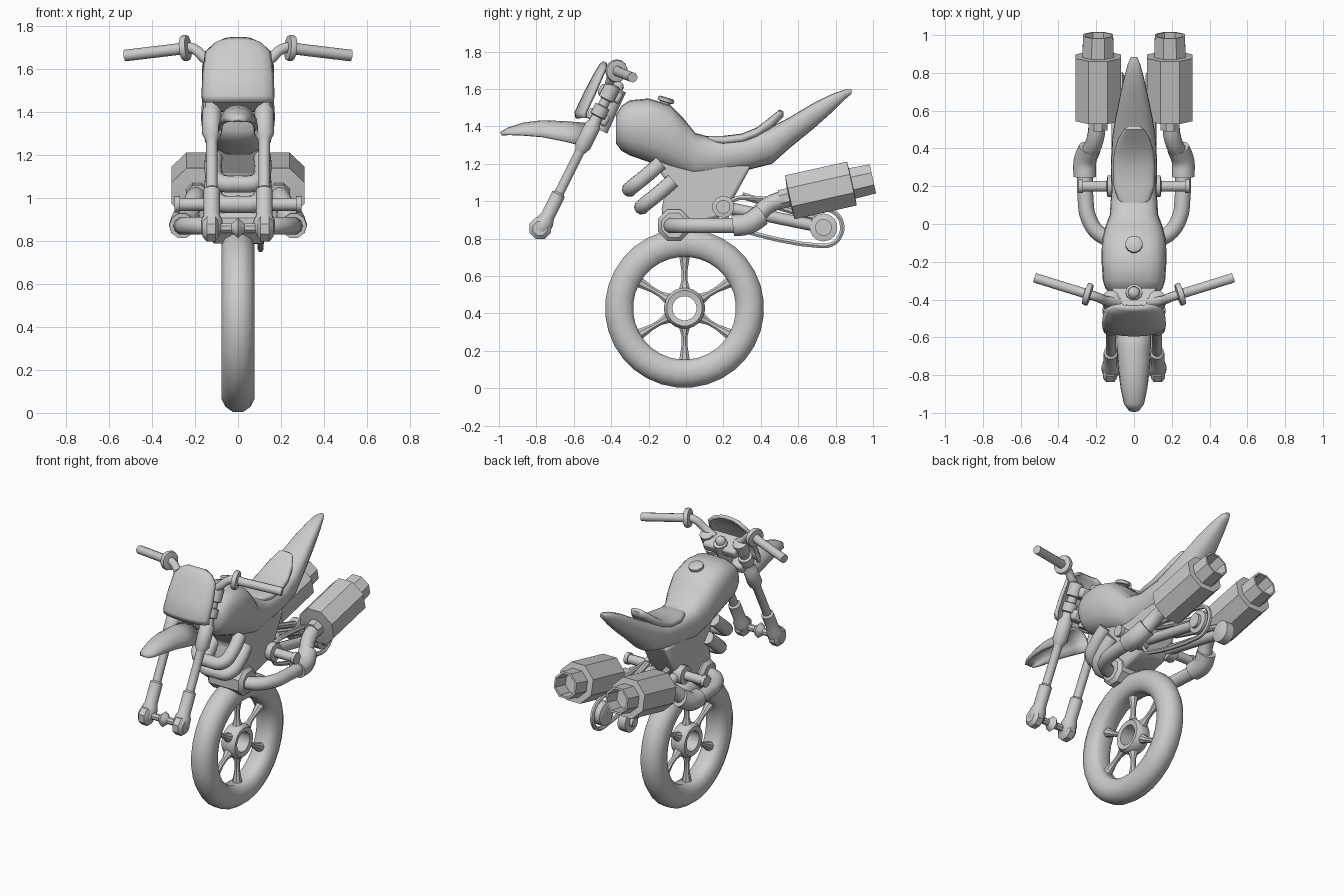
import bpy, bmesh, math
from mathutils import Vector

if "Cube" in bpy.data.objects:
    bpy.data.objects.remove(bpy.data.objects["Cube"])


def finish(ob, mirror=False, angle=40):
    bpy.ops.object.select_all(action='DESELECT')
    ob.select_set(True)
    bpy.context.view_layer.objects.active = ob
    bpy.ops.object.shade_smooth_by_angle(angle=math.radians(angle))
    if mirror:
        ob.modifiers.new("mirror", 'MIRROR').use_clip = False
    return ob


def make(name, verts, faces, mirror=False, angle=40):
    me = bpy.data.meshes.new(name)
    me.from_pydata([tuple(v) for v in verts], [], faces)
    bm = bmesh.new()
    bm.from_mesh(me)
    bmesh.ops.remove_doubles(bm, verts=bm.verts, dist=1e-5)
    bmesh.ops.recalc_face_normals(bm, faces=bm.faces)
    bm.to_mesh(me)
    bm.free()
    ob = bpy.data.objects.new(name, me)
    bpy.context.collection.objects.link(ob)
    return finish(ob, mirror, angle)


def skin(name, rings, mirror=False, closed=False, angle=40):
    """Join equal-length rings into a solid."""
    n, m = len(rings[0]), len(rings)
    faces = [(i * n + j, i * n + (j + 1) % n, (i + 1) % m * n + (j + 1) % n, (i + 1) % m * n + j)
             for i in range(m if closed else m - 1) for j in range(n)]
    if not closed:
        faces += [tuple(range(n)), tuple(range((m - 1) * n, m * n))]
    return make(name, [v for r in rings for v in r], faces, mirror, angle)


def lathe(name, origin, axis, profile, segs=12, mirror=False, closed=False, angle=40):
    """Spin (radius, distance along axis) points."""
    a = Vector(axis).normalized()
    u = a.cross(Vector((0, 0, 1)) if abs(a.z) < .8 else Vector((1, 0, 0))).normalized()
    v = a.cross(u)
    o = Vector(origin)
    rings = []
    for r, t in profile:
        r = max(r, .0005)
        rings.append([o + a * t + r * (math.cos(k) * u + math.sin(k) * v)
                      for k in (2 * math.pi * (j + .5) / segs for j in range(segs))])
    return skin(name, rings, mirror, closed, angle)


def rod(name, p, q, r, segs=10, mirror=False):
    d = Vector(q) - Vector(p)
    return lathe(name, p, d, [(r, 0), (r, d.length)], segs, mirror)


def tube(name, pts, r, mirror=False, cyclic=False, res=3):
    cu = bpy.data.curves.new(name, 'CURVE')
    cu.dimensions = '3D'
    cu.bevel_depth, cu.bevel_resolution, cu.resolution_u = r, res, 4
    cu.use_fill_caps = True
    sp = cu.splines.new('BEZIER')
    sp.bezier_points.add(len(pts) - 1)
    for bp, p in zip(sp.bezier_points, pts):
        bp.co = p
        bp.handle_left_type = bp.handle_right_type = 'AUTO'
    sp.use_cyclic_u = cyclic
    ob = bpy.data.objects.new(name, cu)
    bpy.context.collection.objects.link(ob)
    bpy.ops.object.select_all(action='DESELECT')
    ob.select_set(True)
    bpy.context.view_layer.objects.active = ob
    bpy.ops.object.convert(target='MESH')
    return finish(bpy.context.view_layer.objects.active, mirror)


def body(name, sections, power=.65, taper=.75, n=20):
    """Loft (y, top z, bottom z, half width) rounded sections."""
    rings = []
    for y, zt, zb, w in sections:
        ring = []
        for j in range(n):
            k = 2 * math.pi * j / n
            c, s = math.cos(k), math.sin(k)
            x = w * math.copysign(abs(c) ** power, c) * (1 if s > -.1 else 1 + (1 - taper) * s)
            z = (zt + zb) / 2 + (zt - zb) / 2 * math.copysign(abs(s) ** power, s)
            ring.append((x, y, z))
        rings.append(ring)
    return skin(name, rings, angle=50)


def sheet(name, rows, thick, n=8):
    """Bowed panel from (y, z, half width, bow y, bow z) rows."""
    verts = []
    for y, z, w, dy, dz in rows:
        for j in range(n + 1):
            u = 2 * j / n - 1
            verts.append((w * math.sin(u * math.pi / 2), y + dy * u * u, z + dz * u * u))
    faces = [(i * (n + 1) + j, i * (n + 1) + j + 1, (i + 1) * (n + 1) + j + 1, (i + 1) * (n + 1) + j)
             for i in range(len(rows) - 1) for j in range(n)]
    ob = make(name, verts, faces, angle=50)
    m = ob.modifiers.new("thickness", 'SOLIDIFY')
    m.thickness, m.offset = thick, 0


def prism(name, outline, x0, x1, bevel=.015, mirror=False):
    """Extrude a side (y, z) outline across x."""
    ob = skin(name, [[(x, y, z) for y, z in outline] for x in (x0, x1)], mirror)
    m = ob.modifiers.new("bevel", 'BEVEL')
    m.width, m.segments = bevel, 2


# Wheel: tyre, hub and six spokes
C = Vector((0, -.008, .428))
half = [(.275, .035), (.29, .06), (.325, .074), (.365, .077), (.4, .06), (.425, .025)]
lathe("tyre", C, (1, 0, 0), half + [(r, -t) for r, t in reversed(half)], 32, closed=True, angle=60)
lathe("wheel_hub", C, (1, 0, 0), [(.065, .045), (.095, .05), (.11, .03), (.11, -.03), (.095, -.05),
                                  (.065, -.045)], 20, closed=True)
for k in range(6):
    a = math.radians(30 + 60 * k)
    lathe("spoke", C, (0, math.cos(a), math.sin(a)), [(.034, .095), (.017, .15), (.017, .2), (.032, .285)], 8)

# Fork legs, clamps, axle
D = Vector((0, -.447, -.894))
lathe("fork_leg", (.122, -.4, 1.6), D,
      [(.03, -.03), (.045, -.02), (.045, .06), (.029, .065), (.029, .1), (.044, .105), (.044, .16), (.032, .165),
       (.032, .2), (.045, .215), (.045, .34), (.03, .37), (.027, .38), (.027, .62), (.039, .63), (.039, .76),
       (.05, .79), (.05, .84), (.03, .87)], 10, mirror=True)
for nm, y, z, w in (("upper_clamp", -.405, 1.575, .065), ("lower_clamp", -.47, 1.45, .06)):
    up, out = -D, Vector((0, -.894, .447))
    c = Vector((0, y, z))
    q = [c + up * s * .032 + out * t * w for s, t in ((1, 1), (1, -1), (-1, -1), (-1, 1))]
    prism(nm, [(p.y, p.z) for p in q], -.12, .12)
rod("steering_stem", (0, -.36, 1.6), (0, -.46, 1.38), .045)
lathe("stem_bolt", (0, -.375, 1.59), -D, [(.032, 0), (.032, .035), (.02, .05), (0, .055)], 10)
lathe("front_axle", (0, -.775, .86), (1, 0, 0),
      [(.022, -.12), (.022, -.03), (.05, 0), (.022, .03), (.022, .12)], 8)
lathe("axle_end", (.09, -.78, .855), (1, 0, 0), [(.04, 0), (.062, .015), (.062, .055), (.04, .075)], 8, mirror=True)

# Front shield and fender
sheet("front_shield", [(-.435, 1.74, .06, .01, -.012), (-.455, 1.725, .11, .025, -.02),
                       (-.485, 1.675, .145, .04, 0), (-.54, 1.57, .158, .05, 0),
                       (-.585, 1.475, .16, .05, 0), (-.58, 1.445, .158, .045, 0)], .022)
sheet("front_fender", [(-.99, 1.362, .022, .01, -.01), (-.95, 1.385, .045, 0, -.03), (-.87, 1.412, .062, 0, -.06),
                       (-.77, 1.424, .075, 0, -.08), (-.65, 1.42, .085, 0, -.1), (-.53, 1.41, .085, 0, -.12)], .018)

# Handlebar, grips and guards
bar = [(.08, -.415, 1.6), (.15, -.405, 1.645), (.2, -.385, 1.69), (.25, -.37, 1.7), (.3, -.355, 1.69)]
tube("handlebar", bar, .025, mirror=True)
rod("grip", (.25, -.37, 1.695), (.525, -.285, 1.662), .027, mirror=True)
lathe("grip_guard", (.245, -.372, 1.697), (1, .3, -.1),
      [(.03, -.018), (.058, -.014), (.062, 0), (.058, .014), (.03, .018)], 14, mirror=True)

# Tank and tail body, seat, filler cap
body("tank_and_tail", [(-.375, 1.46, 1.31, .12), (-.345, 1.51, 1.27, .15), (-.3, 1.54, 1.245, .165),
                       (-.2, 1.55, 1.21, .172), (-.085, 1.515, 1.165, .17), (-.015, 1.445, 1.14, .152),
                       (.05, 1.365, 1.115, .128), (.18, 1.33, 1.135, .12), (.34, 1.345, 1.17, .122),
                       (.46, 1.40, 1.2, .115), (.555, 1.45, 1.285, .1), (.69, 1.53, 1.395, .072),
                       (.785, 1.575, 1.48, .05), (.85, 1.597, 1.545, .032), (.885, 1.597, 1.575, .015)])
body("seat", [(.1, 1.345, 1.32, .05), (.13, 1.35, 1.31, .085), (.2, 1.35, 1.3, .108), (.3, 1.362, 1.31, .112),
              (.38, 1.395, 1.34, .105), (.45, 1.45, 1.38, .085), (.5, 1.49, 1.43, .055),
              (.52, 1.48, 1.45, .03)], taper=1)
lathe("filler_cap", (0, -.115, 1.515), (0, .3, 1), [(.03, -.02), (.03, .015), (.046, .018), (.046, .035), (.035, .042)])

# Engine block, crank case and wrap-around front pipes
prism("engine", [(-.2, 1.24), (.35, 1.19), (.24, .99), (.18, .91), (.02, .87), (-.12, .87), (-.13, .96), (-.1, 1.1)],
      -.1, .1, .02)
lathe("crank_case", (0, -.065, .872), (1, 0, 0), [(.07, -.13), (.092, -.11), (.092, .11), (.07, .13)], 8)
for y, z in ((-.165, 1.18), (-.1, 1.085)):
    side = [(.11, y + .03, z + .025), (.115, y - .05, z - .045), (.09, y - .125, z - .105)]
    tube("front_pipe", side + [(0, y - .135, z - .115)] + [(-a, b, c) for a, b, c in reversed(side)], .041)

# Exhausts: header, elbow, link, silencer
tube("exhaust_header", [(.08, -.09, .87), (.18, -.055, .87), (.24, .03, .87), (.257, .14, .87), (.26, .27, .87)],
     .042, mirror=True)
tube("exhaust_elbow", [(.26, .25, .87), (.26, .33, .88), (.235, .4, .925)], .06, mirror=True)
tube("exhaust_link", [(.245, .36, .9), (.205, .45, .985), (.192, .57, 1.02)], .046, mirror=True)
lathe("silencer", (.19, .55, 1.02), (0, .976, .217),
      [(.055, -.05), (.055, 0), (.13, .005), (.13, .345), (.09, .347), (.086, .46), (.073, .46), (.068, .36),
       (0, .36)], 8, mirror=True)

# Foot pegs
lathe("foot_peg", (.08, .2, .97), (1, 0, 0), [(.06, 0), (.06, .06), (.03, .065), (.03, .19), (.038, .19), (.038, .215)],
      10, mirror=True)

# Swing arms, drive loop and rear sprocket
rod("swing_arm", (.09, .2, .97), (.09, .735, .86), .032, mirror=True)
rod("upper_stay", (.075, .3, 1.03), (.075, .7, .91), .02, 8, mirror=True)
loop = []
for (y, z, r), start in (((.735, .86, .1), -100), ((.3, .935, .085), 80)):
    for k in range(6):
        a = math.radians(start + 36 * k)
        loop.append((.105, y + r * math.cos(a), z + r * math.sin(a)))
tube("drive_chain", loop, .014, cyclic=True, res=1)
lathe("rear_sprocket", (.06, .735, .86), (1, 0, 0), [(.05, 0), (.075, .01), (.075, .06), (.045, .065), (.045, .085)], 14)
lathe("rear_disc", (-.05, .735, .86), (-1, 0, 0), [(.05, 0), (.07, .01), (.07, .065), (.03, .07), (.03, .09)], 14)
